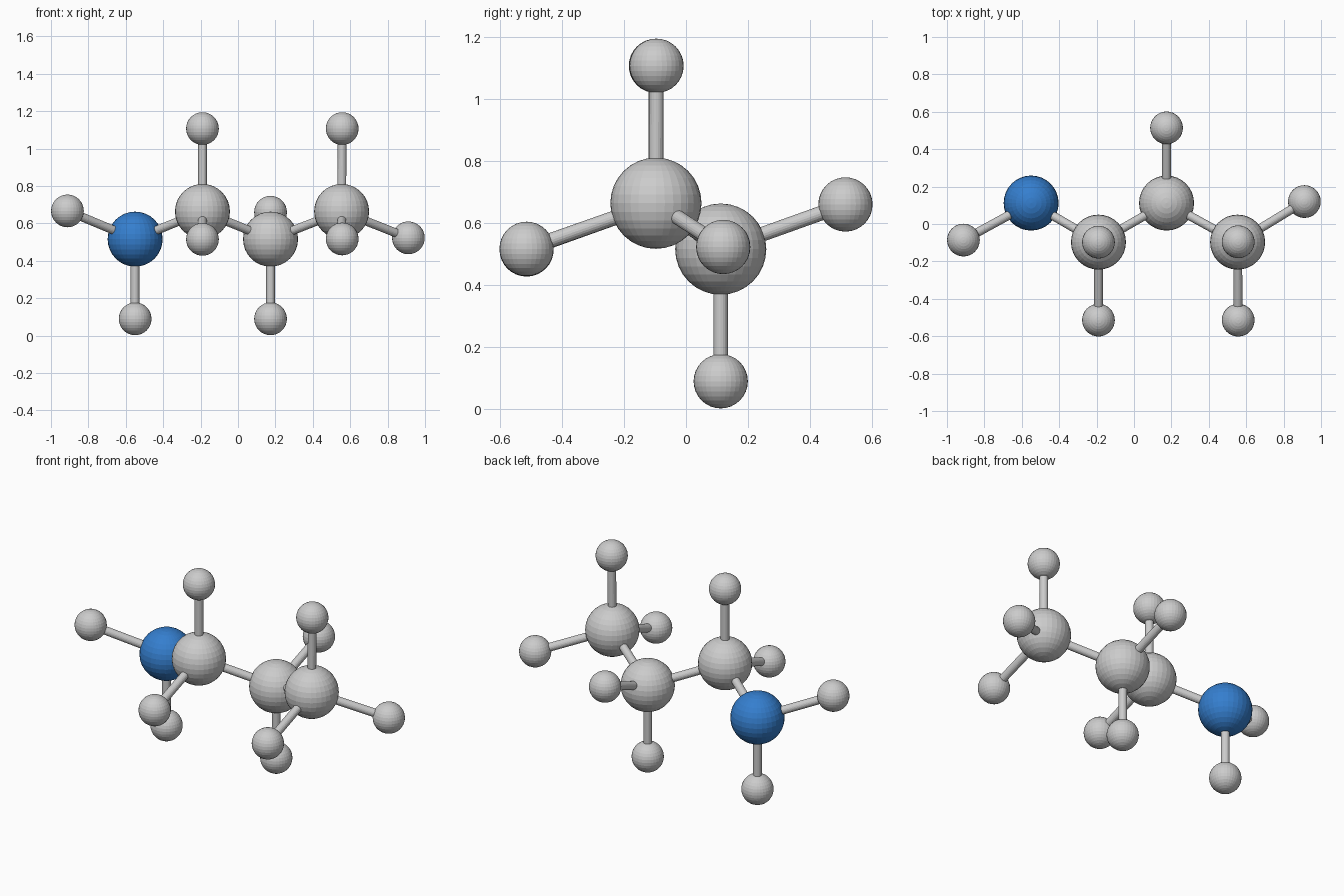
import bpy
from mathutils import Vector

if "Cube" in bpy.data.objects:
    bpy.data.objects.remove(bpy.data.objects["Cube"])


def material(name, rgb):
    m = bpy.data.materials.new(name)
    m.diffuse_color = (*rgb, 1.0)
    m.use_nodes = True
    m.node_tree.nodes["Principled BSDF"].inputs["Base Color"].default_value = m.diffuse_color
    return m


GREY = material("light grey", (0.6, 0.6, 0.6))
BLUE = material("blue", (0.035, 0.21, 0.62))
BIG, SMALL, ROD = 0.147, 0.0875, 0.0235


def ball(name, pos, radius, mat):
    bpy.ops.mesh.primitive_uv_sphere_add(segments=32, ring_count=16,
                                         radius=radius, location=pos)
    ob = bpy.context.object
    ob.name = name
    ob.data.materials.append(mat)


def bond(name, a, b):
    a, b = Vector(a), Vector(b)
    d = b - a
    bpy.ops.mesh.primitive_cylinder_add(vertices=20, radius=ROD,
                                        depth=d.length, location=(a + b) / 2)
    ob = bpy.context.object
    ob.name = name
    ob.rotation_euler = d.to_track_quat('Z', 'Y').to_euler()
    ob.data.materials.append(GREY)


# Zigzag backbone: centre, colour and the small balls attached to each
backbone = [
    ("blue_atom", (-0.55, 0.112, 0.516), BLUE,
     [(-0.912, -0.086, 0.667), (-0.55, 0.112, 0.09)]),
    ("grey_atom_1", (-0.19, -0.097, 0.664), GREY,
     [(-0.19, -0.097, 1.107), (-0.19, -0.514, 0.515)]),
    ("grey_atom_2", (0.174, 0.112, 0.516), GREY,
     [(0.174, 0.514, 0.66), (0.174, 0.112, 0.09)]),
    ("grey_atom_3", (0.554, -0.097, 0.664), GREY,
     [(0.557, -0.095, 1.107), (0.557, -0.514, 0.517), (0.911, 0.12, 0.523)]),
]

# Large balls, small balls and the rods joining them
for name, pos, mat, attached in backbone:
    ball(name, pos, BIG, mat)
    for i, p in enumerate(attached, 1):
        ball(f"{name}_small_atom_{i}", p, SMALL, GREY)
        bond(f"{name}_small_bond_{i}", pos, p)

# Rods along the backbone
for i in range(len(backbone) - 1):
    bond(f"backbone_bond_{i + 1}", backbone[i][1], backbone[i + 1][1])
